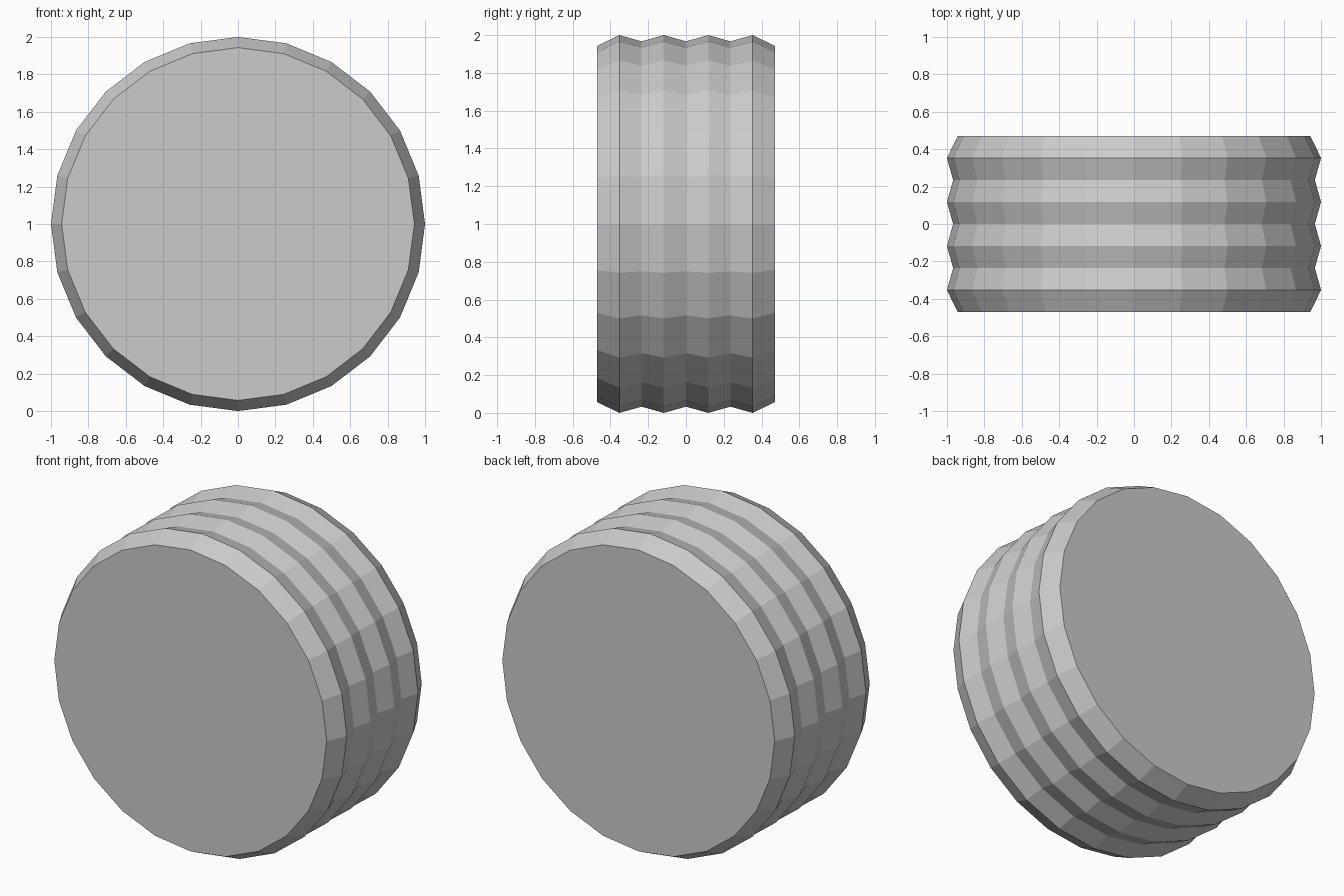
import bpy, bmesh
from math import sin, cos, pi

if "Cube" in bpy.data.objects:
    bpy.data.objects.remove(bpy.data.objects["Cube"])

SIDES = 24
# Ribbed profile: (y, radius) from front cap to back cap
half = [(-0.47, 0.943), (-0.353, 1.0), (-0.235, 0.967), (-0.118, 1.0)]
profile = half + [(0.0, 0.967)] + [(-y, r) for y, r in reversed(half)]

bm = bmesh.new()
rings = []
for y, r in profile:
    rings.append([bm.verts.new((r * cos(2 * pi * i / SIDES), y,
                                1 + r * sin(2 * pi * i / SIDES)))
                  for i in range(SIDES)])

# Ribbed side wall
for a, b in zip(rings, rings[1:]):
    for i in range(SIDES):
        j = (i + 1) % SIDES
        bm.faces.new((a[i], a[j], b[j], b[i]))

# Flat end caps
bm.faces.new(rings[0])
bm.faces.new(rings[-1])
bmesh.ops.recalc_face_normals(bm, faces=bm.faces)

mesh = bpy.data.meshes.new("ribbed_drum")
bm.to_mesh(mesh)
bm.free()
bpy.context.collection.objects.link(bpy.data.objects.new("ribbed_drum", mesh))
